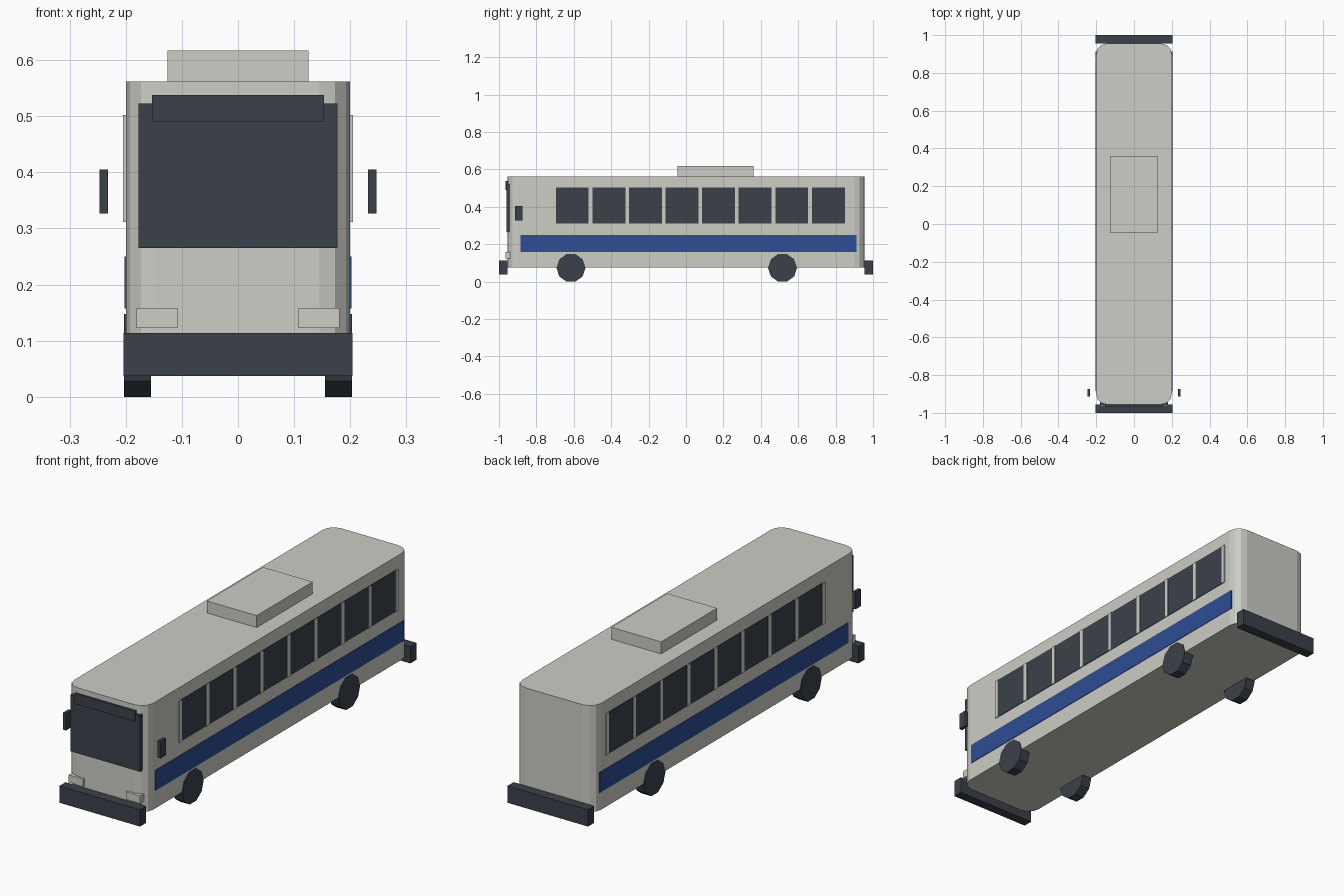
import bpy, bmesh
from math import pi
from mathutils import Matrix

cube = bpy.data.objects.get("Cube")
if cube:
    bpy.data.objects.remove(cube, do_unlink=True)


def material(name, rgb):
    mat = bpy.data.materials.new(name)
    mat.use_nodes = True
    mat.diffuse_color = (*rgb, 1)
    mat.node_tree.nodes["Principled BSDF"].inputs["Base Color"].default_value = (*rgb, 1)
    return mat


GREY = material("warm_light_grey", (0.61, 0.61, 0.57))
DARK = material("dark_slate", (0.044, 0.053, 0.068))
BLUE = material("stripe_blue", (0.028, 0.075, 0.3))


def finish(name, bm, mat):
    mesh = bpy.data.meshes.new(name)
    bm.to_mesh(mesh)
    bm.free()
    mesh.materials.append(mat)
    obj = bpy.data.objects.new(name, mesh)
    bpy.context.collection.objects.link(obj)
    return obj


def box(name, x, y, z, mat, corner=0):
    """Box from (min, max) ranges, with optional rounded upright edges."""
    bm = bmesh.new()
    bmesh.ops.create_cube(bm, size=1)
    for v in bm.verts:
        for i, (lo, hi) in enumerate((x, y, z)):
            v.co[i] = hi if v.co[i] > 0 else lo
    if corner:
        upright = [e for e in bm.edges
                   if abs(e.verts[0].co.z - e.verts[1].co.z) > 0.1]
        bmesh.ops.bevel(bm, geom=upright, offset=corner, segments=3,
                        profile=0.5, affect='EDGES')
    return finish(name, bm, mat)


def box_pair(name, x, y, z, mat):
    """Same box on both sides of the vehicle."""
    box("left_" + name, x, y, z, mat)
    box("right_" + name, (-x[1], -x[0]), y, z, mat)


def wheel(name, x, y):
    radius, width, sides = 0.0775, 0.048, 10
    bm = bmesh.new()
    bmesh.ops.create_cone(bm, cap_ends=True, segments=sides, radius1=radius,
                          radius2=radius, depth=width)
    # Lay the axle along x with a flat facet on the ground
    bm.transform(Matrix.Rotation(pi / 2, 4, 'Y'))
    bm.transform(Matrix.Rotation(pi / sides, 4, 'X'))
    if len([v for v in bm.verts if v.co.z < min(w.co.z for w in bm.verts) + 0.001]) < 4:
        bm.transform(Matrix.Rotation(pi / sides, 4, 'X'))
    ground = -min(v.co.z for v in bm.verts)
    bm.transform(Matrix.Translation((x, y, ground)))
    finish(name, bm, DARK)


# Body shell and roof unit
box("body", (-0.2, 0.2), (-0.955, 0.955), (0.075, 0.562), GREY, corner=0.055)
box("roof_unit", (-0.126, 0.126), (-0.045, 0.36), (0.56, 0.617), GREY)

# Side glazing with raised pillars
FIRST, PITCH, PANES = -0.706, 0.1956, 8
LAST = FIRST + PITCH * PANES
box_pair("side_glass", (0.195, 0.2025), (FIRST, LAST), (0.312, 0.502), DARK)
for i in range(PANES + 1):
    y = FIRST + PITCH * i
    box_pair(f"window_pillar_{i + 1}", (0.195, 0.205), (y - 0.01, y + 0.01),
             (0.312, 0.502), GREY)

# Side stripes
box_pair("side_stripe", (0.195, 0.2025), (-0.885, 0.912), (0.157, 0.25), BLUE)

# Front face
box("windscreen", (-0.177, 0.177), (-0.96, -0.93), (0.265, 0.523), DARK)
box("destination_sign", (-0.153, 0.153), (-0.965, -0.945), (0.491, 0.538), DARK)
box_pair("headlight", (0.108, 0.181), (-0.966, -0.94), (0.123, 0.158), GREY)

# Bumpers and mirrors
box("front_bumper", (-0.204, 0.204), (-1, -0.955), (0.037, 0.114), DARK)
box("rear_bumper", (-0.204, 0.204), (0.955, 1), (0.037, 0.114), DARK)
box_pair("mirror", (0.232, 0.247), (-0.913, -0.874), (0.327, 0.405), DARK)

# Wheels
for side, sign in (("left", 1), ("right", -1)):
    for end, y in (("front", -0.615), ("rear", 0.516)):
        wheel(f"{end}_{side}_wheel", sign * 0.179, y)
